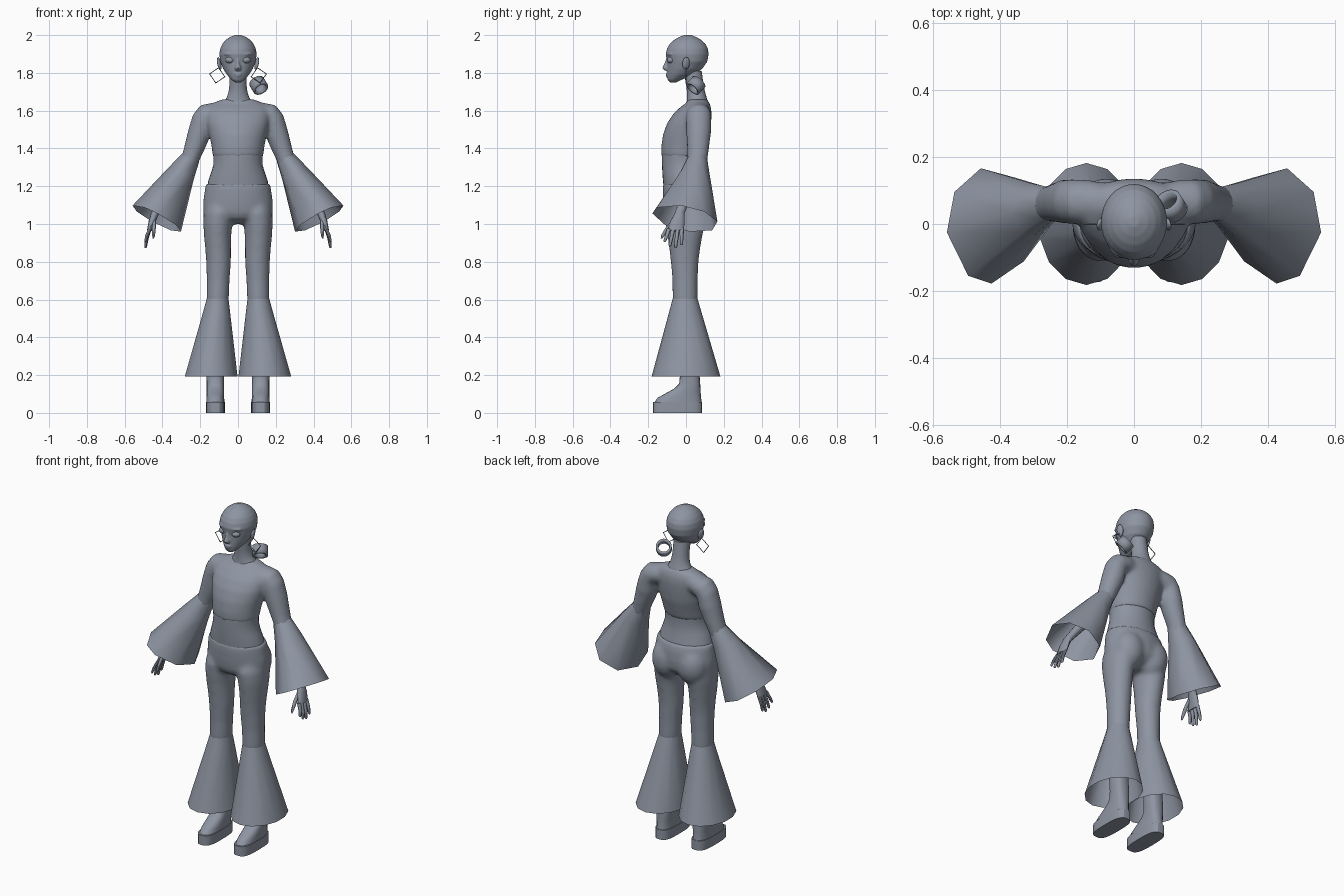
import bpy, bmesh, math
from mathutils import Vector, Matrix

# Blue-grey finish shared by every part
GREY = bpy.data.materials.new("blue_grey")
GREY.diffuse_color = (.27, .30, .36, 1)


def loft(bm, rings, n=16, caps=True, sq=1.0, phase=0.0, angles=None):
    """Skin rings (x, y, z, ru, rv, tilt_deg); tilt turns the ring in the xz plane."""
    angles = angles or [360 * (i + phase) / n for i in range(n)]
    n, rows = len(angles), []
    for r in rings:
        x, y, z, ru, rv = r[:5]
        t = math.radians(r[5]) if len(r) > 5 else 0
        row = []
        for a in map(math.radians, angles):
            c, s = math.cos(a), math.sin(a)
            c = math.copysign(abs(c) ** sq, c) * ru
            s = math.copysign(abs(s) ** sq, s) * rv
            row.append(bm.verts.new((x + c * math.cos(t), y + s, z + c * math.sin(t))))
        rows.append(row)
    for a, b in zip(rows, rows[1:]):
        for i in range(n):
            j = (i + 1) % n
            bm.faces.new((a[i], a[j], b[j], b[i]))
    if caps:
        bm.faces.new(rows[0][::-1])
        bm.faces.new(rows[-1])
    return rows


def ball(bm, loc, size, rot=None):
    m = Matrix.Translation(loc) @ (rot or Matrix()) @ Matrix.Diagonal((*size, 1))
    bmesh.ops.create_uvsphere(bm, u_segments=16, v_segments=10, radius=1, matrix=m)


def body(rows):
    """Rows of (z, half_width, y_front, y_back) to centred rings."""
    return [(0, (f + b) / 2, z, w, (b - f) / 2) for z, w, f, b in rows]


def finish(name, bm, mirror=False, voxel=0, smooth=0, angle=45):
    bmesh.ops.recalc_face_normals(bm, faces=bm.faces)
    me = bpy.data.meshes.new(name)
    bm.to_mesh(me)
    bm.free()
    me.materials.append(GREY)
    ob = bpy.data.objects.new(name, me)
    bpy.context.collection.objects.link(ob)
    bpy.ops.object.select_all(action='DESELECT')
    ob.select_set(True)
    bpy.context.view_layer.objects.active = ob
    bpy.ops.object.shade_smooth_by_angle(angle=math.radians(angle))
    if mirror:
        ob.modifiers.new("mirror", 'MIRROR').use_mirror_merge = False
    if voxel:
        m = ob.modifiers.new("blend", 'REMESH')
        m.mode, m.voxel_size, m.use_smooth_shade = 'VOXEL', voxel, True
    if smooth:
        m = ob.modifiers.new("soften", 'SMOOTH')
        m.factor, m.iterations = 0.5, smooth
    return ob


# Head with nose, brow and lips blended in
bm = bmesh.new()
loft(bm, body([(1.750, .018, -.085, -.05), (1.765, .036, -.098, -.02), (1.79, .059, -.1, .04),
               (1.82, .078, -.1, .085), (1.86, .094, -.1, .113), (1.90, .099, -.108, .12),
               (1.93, .094, -.1, .116), (1.955, .082, -.085, .102), (1.975, .065, -.063, .08),
               (1.99, .043, -.037, .055), (2.001, .014, -.008, .024)]), 32)
loft(bm, [(0, -.09, 1.88, .007, .014), (0, -.1, 1.85, .009, .016), (0, -.106, 1.825, .018, .02),
          (0, -.1, 1.812, .013, .014)], 10)
ball(bm, (0, -.096, 1.793), (.024, .012, .006))
ball(bm, (0, -.093, 1.782), (.019, .013, .007))
for s in (1, -1):
    ball(bm, (s * .045, -.086, 1.899), (.032, .013, .006), Matrix.Rotation(s * .4, 4, 'Z'))
finish("head", bm, voxel=.005, smooth=4)

# Eyes and ears
bm = bmesh.new()
ball(bm, (.042, -.079, 1.868), (.025, .023, .018))
finish("eyes", bm, mirror=True)
bm = bmesh.new()
ball(bm, (.099, .0, 1.85), (.01, .02, .034), Matrix.Rotation(.3, 4, 'Z') @ Matrix.Rotation(.2, 4, 'Y'))
finish("ears", bm, mirror=True)

# Neck
bm = bmesh.new()
loft(bm, [(0, .06, 1.62, .1, .06), (0, .06, 1.65, .075, .056), (0, .057, 1.67, .059, .052),
          (0, .053, 1.7, .05, .048), (0, .048, 1.73, .046, .046), (0, .035, 1.81, .046, .048)], 24)
finish("neck", bm)

# Fitted top with upper sleeves
bm = bmesh.new()
loft(bm, body([(1.355, .134, -.131, .095), (1.41, .14, -.131, .11), (1.47, .152, -.123, .126),
               (1.53, .165, -.102, .133), (1.58, .17, -.07, .136), (1.615, .165, -.035, .133),
               (1.64, .135, .0, .125), (1.66, .085, .01, .112)]), 32)
for s in (1, -1):
    loft(bm, [(s * x, y, z, s * ru, rv, s * t) for x, y, z, ru, rv, t in (
        (.07, .065, 1.59, .05, .055, 90), (.13, .067, 1.585, .057, .064, 82),
        (.172, .067, 1.572, .064, .067, 65), (.19, .067, 1.54, .063, .067, 40),
        (.206, .067, 1.48, .061, .066, 20), (.222, .065, 1.43, .057, .061, 19),
        (.242, .063, 1.375, .051, .056, 23), (.266, .058, 1.31, .046, .051, 27))], 20)
finish("fitted_top", bm, voxel=.01, smooth=10)

# Bare midriff
bm = bmesh.new()
loft(bm, body([(1.19, .164, -.118, .11), (1.23, .157, -.122, .103), (1.27, .143, -.125, .094),
               (1.31, .131, -.127, .09), (1.345, .13, -.128, .091), (1.375, .132, -.128, .093)]),
     32, caps=False)
finish("midriff", bm)

# Bell sleeves with a few uneven folds, rim tipped up at the front
bm = bmesh.new()
rows = loft(bm, [(.25, .06, 1.352, .05, .052, 25), (.3, .045, 1.268, .074, .08, 27),
                 (.43, -.004, 1.028, .145, .174, 27)], caps=False,
            angles=[-142, -92, -60, -7, 35, 78, 125, 172])
for v in rows[-1]:
    v.co.z -= .17 * v.co.y
finish("bell_sleeves", bm, mirror=True, angle=50)

# Forearms and hands
bm = bmesh.new()
loft(bm, [(.27, .055, 1.3, .036, .036, 27), (.36, .01, 1.17, .03, .032, 27),
          (.44, -.035, 1.055, .02, .026, 25), (.455, -.045, 1.015, .018, .038, 20),
          (.468, -.055, .965, .014, .043, 15)], 12)
for y0, y1, z1 in ((-.09, -.112, .905), (-.068, -.085, .882), (-.044, -.055, .872), (-.022, -.024, .888)):
    loft(bm, [(.466, y0, .975, .010, .0115), (.482, (y0 + y1) / 2, (.975 + z1) / 2, .009, .010),
              (.489, y1, z1 + .006, .007, .008), (.49, y1, z1, .003, .003)], 8)
loft(bm, [(.445, -.055, 1.025, .011, .014), (.445, -.095, .98, .010, .014),
          (.447, -.122, .94, .008, .010), (.448, -.13, .923, .003, .004)], 8)
finish("hands", bm, mirror=True)

# Trousers: hips, seat and thighs blended
bm = bmesh.new()
loft(bm, body([(1.215, .171, -.122, .113), (1.17, .178, -.124, .126), (1.11, .186, -.121, .13),
               (1.06, .184, -.115, .125), (1.03, .155, -.1, .1), (1.0, .06, -.05, .05)]), 32)
for s in (1, -1):
    ball(bm, (s * .082, .048, 1.085), (.092, .09, .115))
    loft(bm, [(s * x, y, z, rx, ry) for x, y, z, rx, ry in (
        (.097, .0, 1.12, .07, .09), (.101, -.001, 1.06, .081, .112), (.107, -.004, 1.0, .077, .105),
        (.108, -.006, .93, .072, .092), (.105, -.007, .86, .068, .081), (.103, -.007, .8, .066, .074),
        (.105, -.005, .7, .061, .067), (.108, -.005, .585, .059, .066))], 24)
finish("trousers", bm, voxel=.01, smooth=14)

# Flared trouser bottoms
bm = bmesh.new()
loft(bm, [(.108, -.005, .605, .059, .066), (.112, -.004, .55, .07, .081),
          (.142, .0, .193, .143, .182)], 14, caps=False, phase=.5)
finish("trouser_flares", bm, mirror=True)

# Lower legs running down into platform boots
bm = bmesh.new()
loft(bm, [(.12, (f + b) / 2, z, w, (b - f) / 2) for z, w, f, b in (
    (.055, .048, -.168, .083), (.08, .047, -.15, .08), (.105, .046, -.105, .078),
    (.13, .046, -.06, .077), (.155, .046, -.036, .075), (.2, .047, -.032, .072),
    (.35, .048, -.04, .06), (.58, .045, -.045, .045))], 20, sq=.8)
finish("boots", bm, mirror=True)
bm = bmesh.new()
loft(bm, [(.12, -.045, 0, .05, .13), (.12, -.045, .058, .05, .13)], 24, sq=.65)
finish("boot_soles", bm, mirror=True, angle=30)

# Square hoop earrings
for s, side in ((1, "left"), (-1, "right")):
    bpy.ops.mesh.primitive_torus_add(major_segments=4, minor_segments=4, major_radius=.041,
                                     minor_radius=.003, location=(s * .11, 0, 1.787),
                                     rotation=(math.pi / 2, -s * math.radians(11), 0))
    bpy.context.object.name = side + "_earring"
    bpy.context.object.data.materials.append(GREY)

# Hollow ring ornament beside the neck
bpy.ops.mesh.primitive_cylinder_add(vertices=18, radius=.043, depth=.055, end_fill_type='NOTHING',
                                    location=(.11, .052, 1.734))
ring = bpy.context.object
ring.name = "side_ring"
ring.data.materials.append(GREY)
ring.rotation_euler = Vector((-.4, .6, .65)).to_track_quat('Z', 'Y').to_euler()
bpy.ops.object.shade_smooth_by_angle(angle=math.radians(40))
ring.modifiers.new("wall", 'SOLIDIFY').thickness = .012
